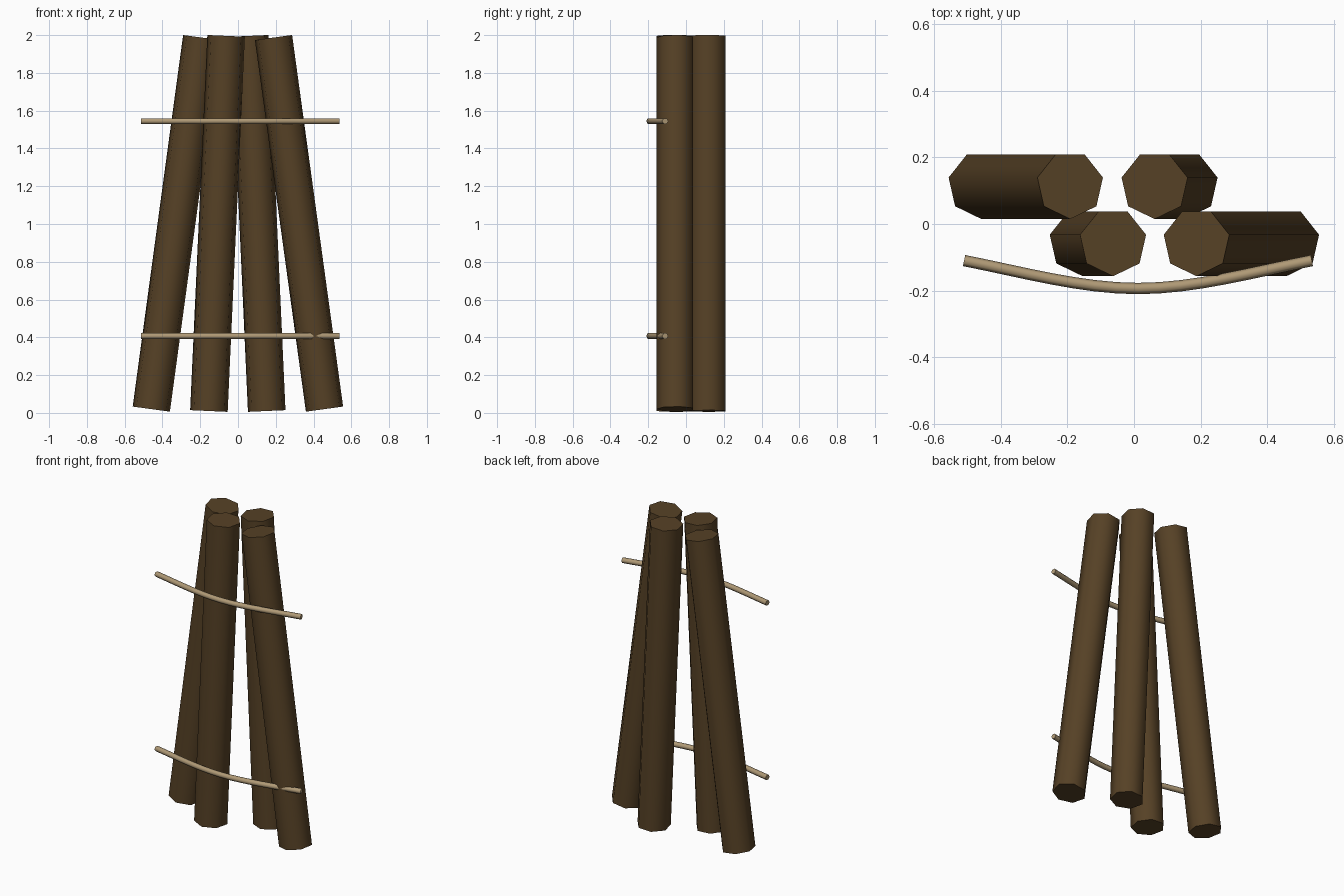
import bpy, bmesh, math
from mathutils import Vector, Matrix

cube = bpy.data.objects.get("Cube")
if cube:
    bpy.data.objects.remove(cube, do_unlink=True)


def make_material(name, rgb):
    mat = bpy.data.materials.new(name)
    mat.use_nodes = True
    mat.diffuse_color = (*rgb, 1)
    mat.node_tree.nodes["Principled BSDF"].inputs["Base Color"].default_value = (*rgb, 1)
    return mat


bark = make_material("dark brown wood", (0.093, 0.053, 0.019))
fibre = make_material("tan rope", (0.43, 0.32, 0.18))


def make_tube(name, path, radius, sides, start, up, mat):
    """Sweep a capped polygon section along a path; up fixes its roll."""
    bm = bmesh.new()
    rings = []
    for i, point in enumerate(path):
        ahead, behind = path[min(i + 1, len(path) - 1)], path[max(i - 1, 0)]
        along = (ahead - behind).normalized()
        side = up.cross(along).normalized()
        lift = along.cross(side)
        ring = []
        for k in range(sides):
            a = start + math.tau * k / sides
            ring.append(bm.verts.new(point + radius * (side * math.cos(a) + lift * math.sin(a))))
        rings.append(ring)
    for low, high in zip(rings, rings[1:]):
        for k in range(sides):
            n = (k + 1) % sides
            bm.faces.new((low[k], low[n], high[n], high[k]))
    bm.faces.new(rings[0][::-1])
    bm.faces.new(rings[-1])
    bmesh.ops.recalc_face_normals(bm, faces=bm.faces)
    mesh = bpy.data.meshes.new(name)
    bm.to_mesh(mesh)
    bm.free()
    mesh.materials.append(mat)
    obj = bpy.data.objects.new(name, mesh)
    bpy.context.collection.objects.link(obj)
    bpy.ops.object.select_all(action="DESELECT")
    obj.select_set(True)
    bpy.context.view_layer.objects.active = obj
    bpy.ops.object.shade_smooth_by_angle(angle=math.radians(62))
    return obj


# Seven-sided logs: foot x, top x, depth, foot z, top z
logs = {
    "outer_right_log": (-0.459, -0.192, 0.117, 0.02, 1.987),
    "inner_right_log": (-0.154, -0.063, -0.055, 0.01, 1.996),
    "inner_left_log": (0.152, 0.062, 0.117, 0.01, 1.996),
    "outer_left_log": (0.458, 0.188, -0.055, 0.02, 1.987),
}
for name, (foot, top, y, z0, z1) in logs.items():
    path = [Vector((foot, y, z0)), Vector((top, y, z1))]
    make_tube(name, path, 0.102, 7, -math.pi / 2, Vector((0, 1, 0)), bark)


# Bowed ropes across the front
def bezier(a, b, c, d, t):
    s = 1 - t
    return a * s**3 + b * 3 * s * s * t + c * 3 * s * t * t + d * t**3


def rope_path(z):
    mid, steps = Vector((0.012, -0.194, z)), 8
    half = [Vector(p) for p in ((0, 0, 0), (0.17, 0, 0), (0.35, 0.05, 0), (0.523, 0.084, 0))]
    right = [bezier(*half, i / steps) for i in range(steps + 1)]
    left = [Vector((-p.x, p.y, 0)) for p in right[:0:-1]]
    return [mid + p for p in left + right]


for name, z in (("upper_rope", 1.545), ("lower_rope", 0.407)):
    make_tube(name, rope_path(z), 0.017, 6, 0, Vector((0, 0, 1)), fibre)
